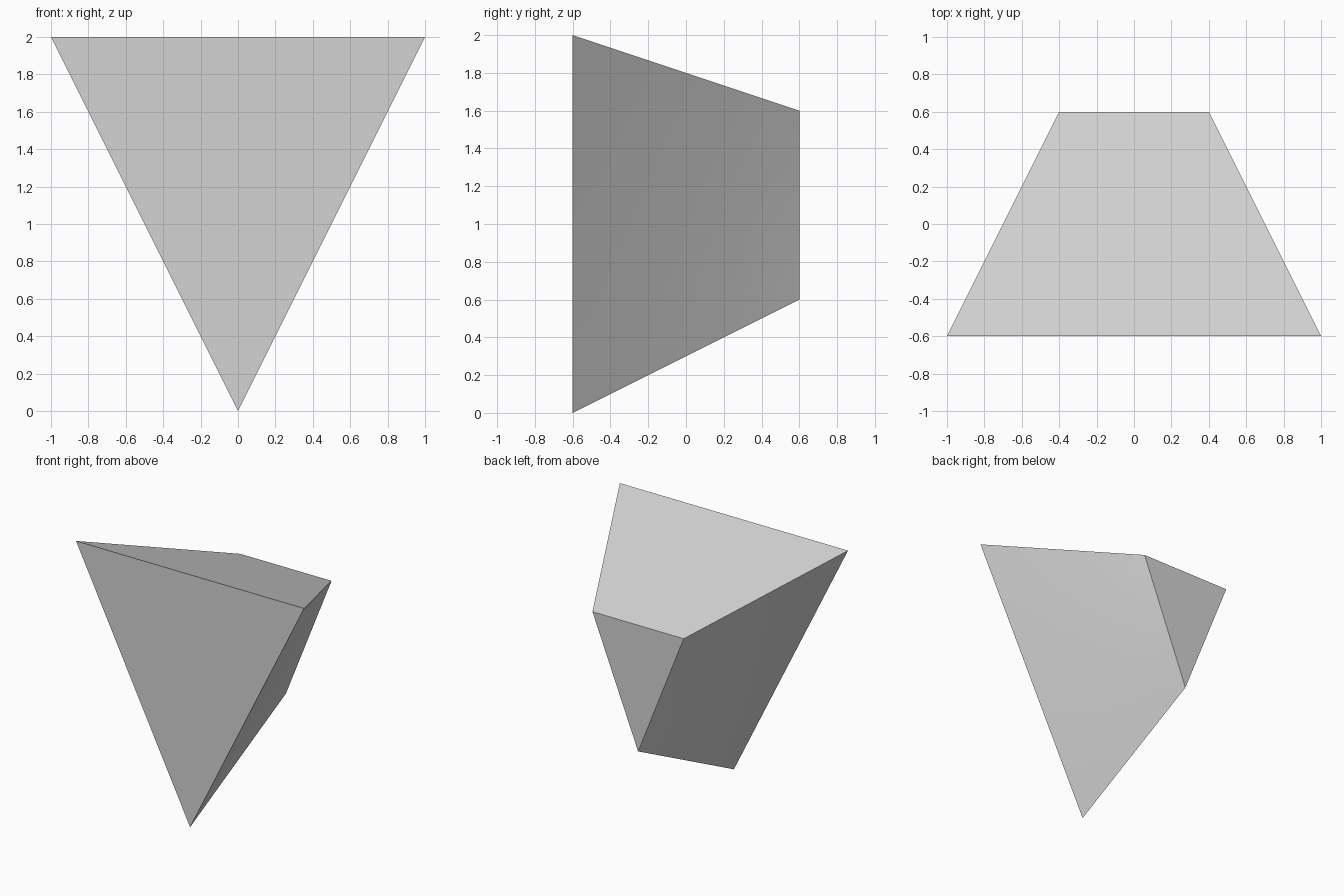
import bpy
import bmesh
import math

cube = bpy.data.objects.get("Cube")
if cube:
    bpy.data.objects.remove(cube, do_unlink=True)

# Plain grey finish
GREY = (0.65, 0.65, 0.65, 1.0)
grey = bpy.data.materials.new("plain_grey")
grey.use_nodes = True
grey.diffuse_color = GREY
grey.node_tree.nodes["Principled BSDF"].inputs["Base Color"].default_value = GREY


def triangle(bm, half_width, y, bottom, top):
    """Downward-pointing triangle standing across the y axis."""
    corners = ((-half_width, top), (0, bottom), (half_width, top))
    return [bm.verts.new((x, y, z)) for x, z in corners]


# Tapered wedge: large front triangle lofted to a small back triangle
bm = bmesh.new()
front = triangle(bm, 1.0, -0.6, 0.0, 2.0)
back = triangle(bm, 0.4, 0.6, 0.6, 1.6)
sides = []
for i in range(3):
    j = (i + 1) % 3
    sides.append(bm.faces.new((front[i], front[j], back[j], back[i])))

# Fine grid on the loft so that the two slightly twisted sides stay smooth
bmesh.ops.subdivide_edges(bm, edges=bm.edges[:], cuts=7, use_grid_fill=True)

# Flat end caps
rim = [e for e in bm.edges if e.is_boundary]
bmesh.ops.holes_fill(bm, edges=rim, sides=0)
bmesh.ops.recalc_face_normals(bm, faces=bm.faces[:])

mesh = bpy.data.meshes.new("tapered_wedge")
bm.to_mesh(mesh)
bm.free()
mesh.materials.append(grey)
wedge = bpy.data.objects.new("tapered_wedge", mesh)
bpy.context.collection.objects.link(wedge)

# Smooth sides with sharp corners
bpy.ops.object.select_all(action='DESELECT')
wedge.select_set(True)
bpy.context.view_layer.objects.active = wedge
bpy.ops.object.shade_smooth_by_angle(angle=math.radians(30))
